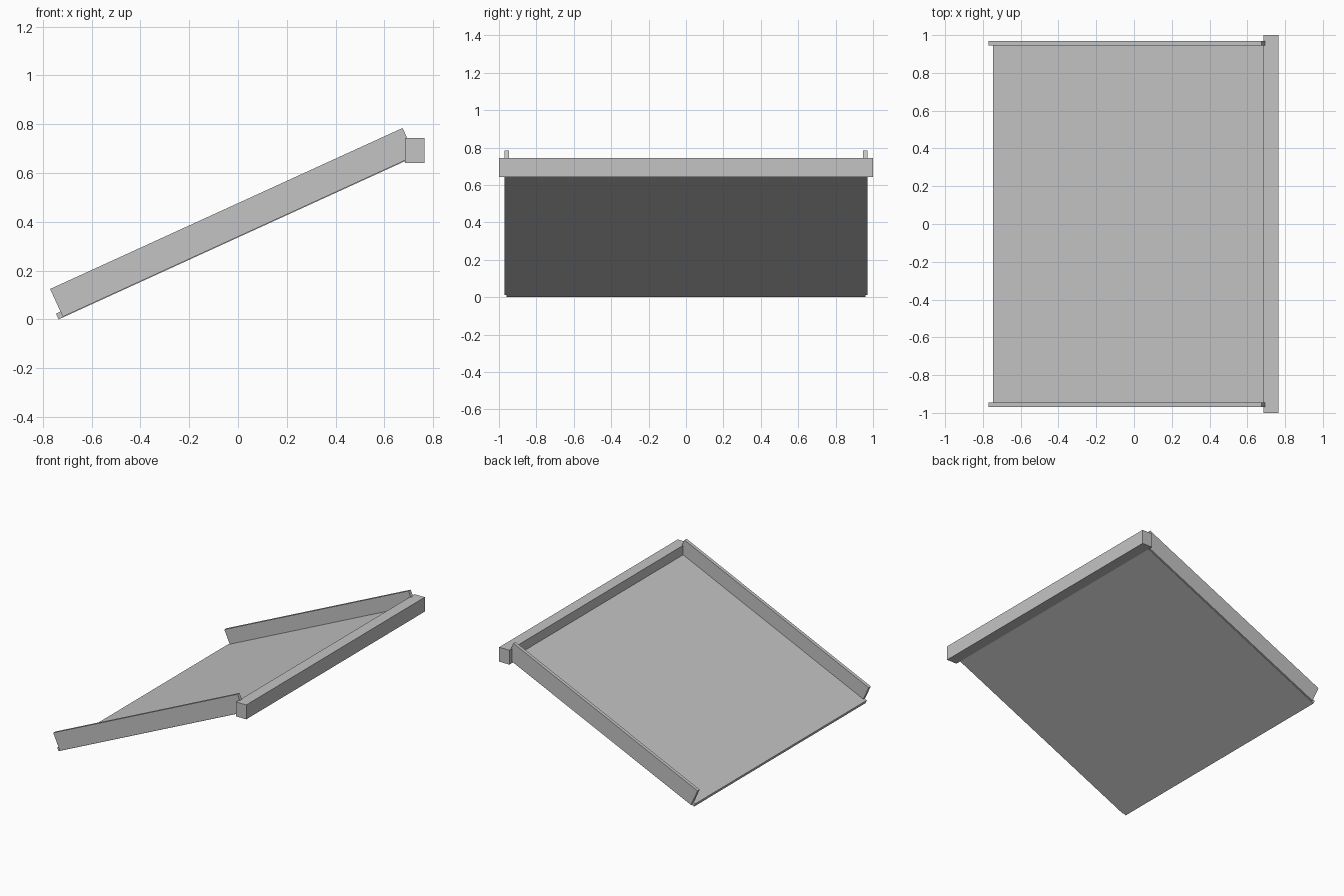
import bpy
from math import atan2
from mathutils import Matrix, Vector

cube = bpy.data.objects.get("Cube")
if cube:
    bpy.data.objects.remove(cube, do_unlink=True)

grey = bpy.data.materials.new("plain grey")
grey.use_nodes = True
COLOUR = (0.55, 0.55, 0.55, 1)
grey.diffuse_color = COLOUR
grey.node_tree.nodes["Principled BSDF"].inputs["Base Color"].default_value = COLOUR

PITCH = atan2(0.66, 1.445)


def box(name, corner, size, pitch=0.0):
    """Box grown from its low corner, then tilted up towards +x about that corner."""
    bpy.ops.mesh.primitive_cube_add(size=1)
    obj = bpy.context.object
    obj.name = name
    obj.data.transform(Matrix.Diagonal((*size, 1)) @ Matrix.Translation((0.5, 0.5, 0.5)))
    obj.data.transform(Matrix.Rotation(-pitch, 4, "Y"))
    obj.data.transform(Matrix.Translation(Vector(corner)))
    obj.data.materials.append(grey)
    return obj


# Sloping panel
box("sloping_panel", (-0.735, -0.96, 0.0), (1.6, 1.92, 0.026), PITCH)

# Raised rails along both sloping edges
for name, y in (("front_rail", -0.97), ("back_rail", 0.946)):
    box(name, (-0.718, y, 0.011), (1.588, 0.024, 0.125), PITCH)

# Level beam across the high end
box("top_beam", (0.685, -1.0, 0.642), (0.08, 2.0, 0.102))
